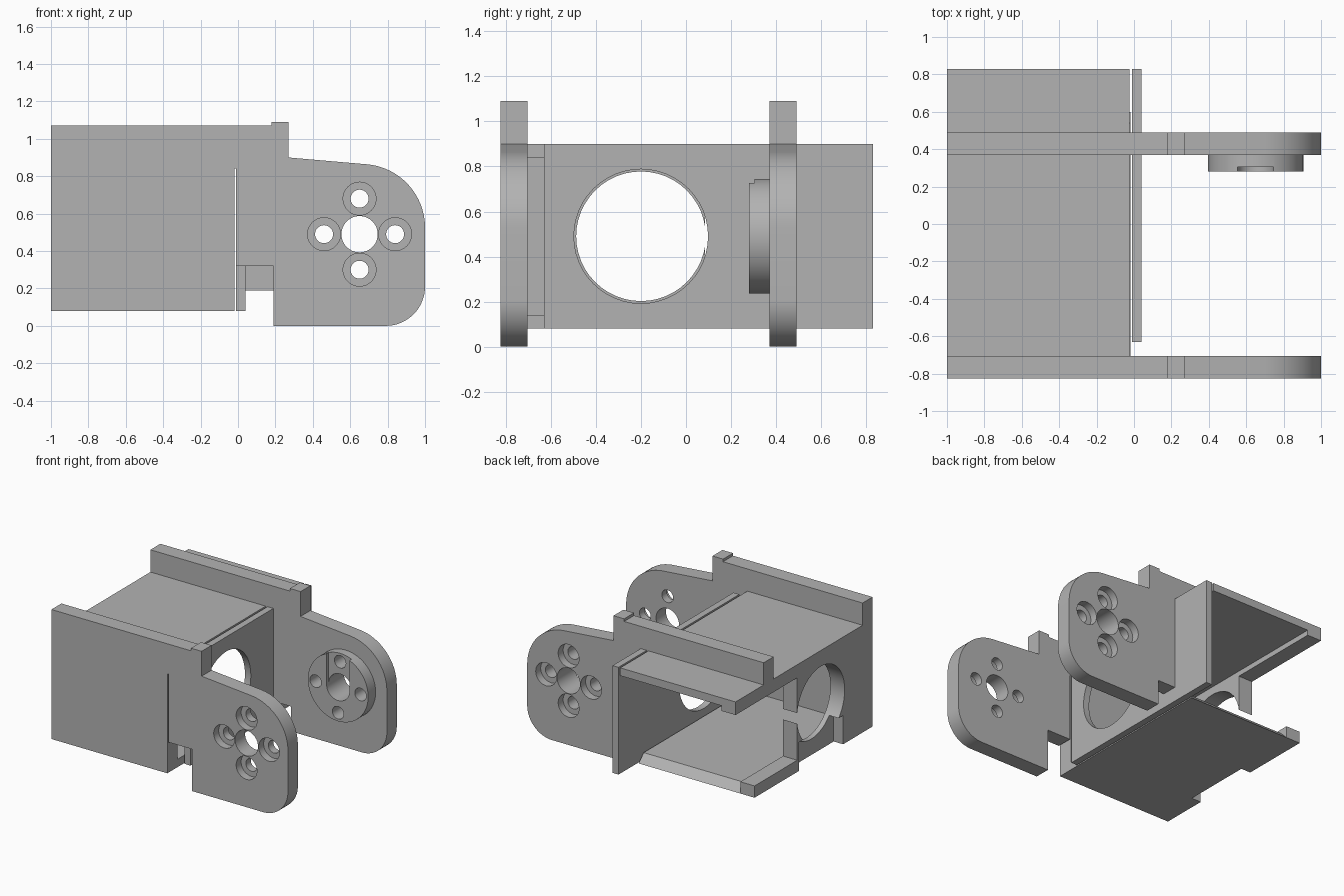
import bpy, bmesh, math
from mathutils import Vector

old = bpy.data.objects.get("Cube")
if old:
    bpy.data.objects.remove(old, do_unlink=True)

grey = bpy.data.materials.new("plain grey")
grey.use_nodes = True
colour = (0.45, 0.45, 0.45, 1)
grey.diffuse_color = colour
grey.node_tree.nodes["Principled BSDF"].inputs["Base Color"].default_value = colour


def prism(name, pts, axis, lo, hi):
    """Extrude a profile along x (points are y, z) or y (points are x, z)."""
    bm = bmesh.new()
    place = (lambda a, b: (lo, a, b)) if axis == "x" else (lambda a, b: (a, lo, b))
    face = bm.faces.new([bm.verts.new(place(a, b)) for a, b in pts])
    ext = bmesh.ops.extrude_face_region(bm, geom=[face])
    move = Vector((hi - lo, 0, 0)) if axis == "x" else Vector((0, hi - lo, 0))
    bmesh.ops.translate(bm, vec=move,
                        verts=[g for g in ext["geom"] if isinstance(g, bmesh.types.BMVert)])
    bmesh.ops.recalc_face_normals(bm, faces=bm.faces)
    mesh = bpy.data.meshes.new(name)
    bm.to_mesh(mesh)
    bm.free()
    mesh.materials.append(grey)
    obj = bpy.data.objects.new(name, mesh)
    bpy.context.collection.objects.link(obj)
    return obj


def box(name, x, y, z):
    return prism(name, [(x[0], z[0]), (x[1], z[0]), (x[1], z[1]), (x[0], z[1])], "y", *y)


def arc(cx, cz, r, start, end, n=16):
    angles = [math.radians(start + (end - start) * i / n) for i in range(n + 1)]
    return [(cx + r * math.cos(t), cz + r * math.sin(t)) for t in angles]


def cylinder(name, a, b, r, axis, lo, hi):
    return prism(name, arc(a, b, r, 0, 360, 48)[:-1], axis, lo, hi)


def activate(obj):
    bpy.ops.object.select_all(action="DESELECT")
    obj.select_set(True)
    bpy.context.view_layer.objects.active = obj


def cut(obj, cutters):
    activate(obj)
    for cutter in cutters:
        mod = obj.modifiers.new("cut", "BOOLEAN")
        mod.operation, mod.solver, mod.object = "DIFFERENCE", "EXACT", cutter
        bpy.ops.object.modifier_apply(modifier=mod.name)
        bpy.data.objects.remove(cutter, do_unlink=True)


def smooth(obj):
    activate(obj)
    bpy.ops.object.shade_smooth_by_angle(angle=math.radians(30))


# Shared outline of the rounded arm, from its lower corner round to the rib
HUB_X, HUB_Z = 0.65, 0.49
arm = ([(0.19, 0)] + arc(0.79, 0.21, 0.21, -90, 0) + arc(0.66, 0.525, 0.34, 0, 84)
       + [(0.27, 0.9), (0.27, 1.09), (0.18, 1.09), (0.18, 1.07), (-1, 1.07)])


def hub_holes(lo, hi, bore_lo, bore_hi):
    """Centre hole plus four counterbored screw holes."""
    holes = [cylinder("centre_cutter", HUB_X, HUB_Z, 0.097, "y", lo, hi)]
    for dx, dz in ((0.19, 0), (-0.19, 0), (0, 0.19), (0, -0.19)):
        spot = (HUB_X + dx, HUB_Z + dz)
        holes.append(cylinder("screw_cutter", *spot, 0.048, "y", lo, hi))
        if bore_hi > bore_lo:
            holes.append(cylinder("bore_cutter", *spot, 0.088, "y", bore_lo, bore_hi))
    return holes


# Front side wall and arm in one plate, with the narrow slit
front_arm = prism("front_wall_and_arm",
                  [(-1, 0.08), (-0.02, 0.08), (-0.02, 0.84), (-0.01, 0.84),
                   (-0.01, 0.32), (0.19, 0.32)] + arm, "y", -0.825, -0.705)
cut(front_arm, hub_holes(-0.9, -0.6, -0.9, -0.765))
smooth(front_arm)

# Rear arm with the rib above the top plate
rear_arm = prism("rear_arm_and_rib",
                 [(-1, 0.89), (-0.01, 0.89), (-0.01, 0.19), (0.19, 0.19)] + arm,
                 "y", 0.37, 0.49)
cut(rear_arm, hub_holes(0.3, 0.6, 0.43, 0.6))
smooth(rear_arm)

# Raised disc on the inner face of the rear arm, grooved from the centre to the top
disc = cylinder("hub_disc", HUB_X, HUB_Z, 0.255, "y", 0.28, 0.371)
groove = box("groove_cutter", (0.553, 0.747), (0.2, 0.305), (HUB_Z, 0.9))
cut(disc, hub_holes(0.2, 0.45, 0, 0) + [groove])
smooth(disc)

# Cross plate with the large round opening
cross = box("cross_plate", (-0.01, 0.04), (-0.63, 0.83), (0.08, 0.9))
cut(cross, [cylinder("opening_cutter", -0.2, 0.49, 0.298, "x", -0.1, 0.1)])
smooth(cross)

# Top and bottom of the housing
box("top_plate", (-1, -0.025), (-0.71, 0.83), (0.84, 0.9))
prism("bottom_plate", [(-0.71, 0.08), (0.6, 0.08), (0.54, 0.14), (-0.71, 0.14)],
      "x", -0.92, -0.02)

# End wall: round opening, open side, and a recess in its outer lower half
end_wall = box("end_wall", (-1, -0.88), (-0.71, 0.085), (0.08, 0.87))
cut(end_wall, [cylinder("opening_cutter", -0.2, 0.49, 0.288, "x", -1.1, -0.8),
               box("recess_cutter", (-1.1, -0.92), (-0.47, 0.065), (0, 0.3))])
smooth(end_wall)

# Edge lips continuing the end wall above and below
box("upper_lip", (-1, -0.88), (0.08, 0.83), (0.8, 0.87))
box("lower_lip", (-1, -0.88), (0.08, 0.6), (0.08, 0.17))
